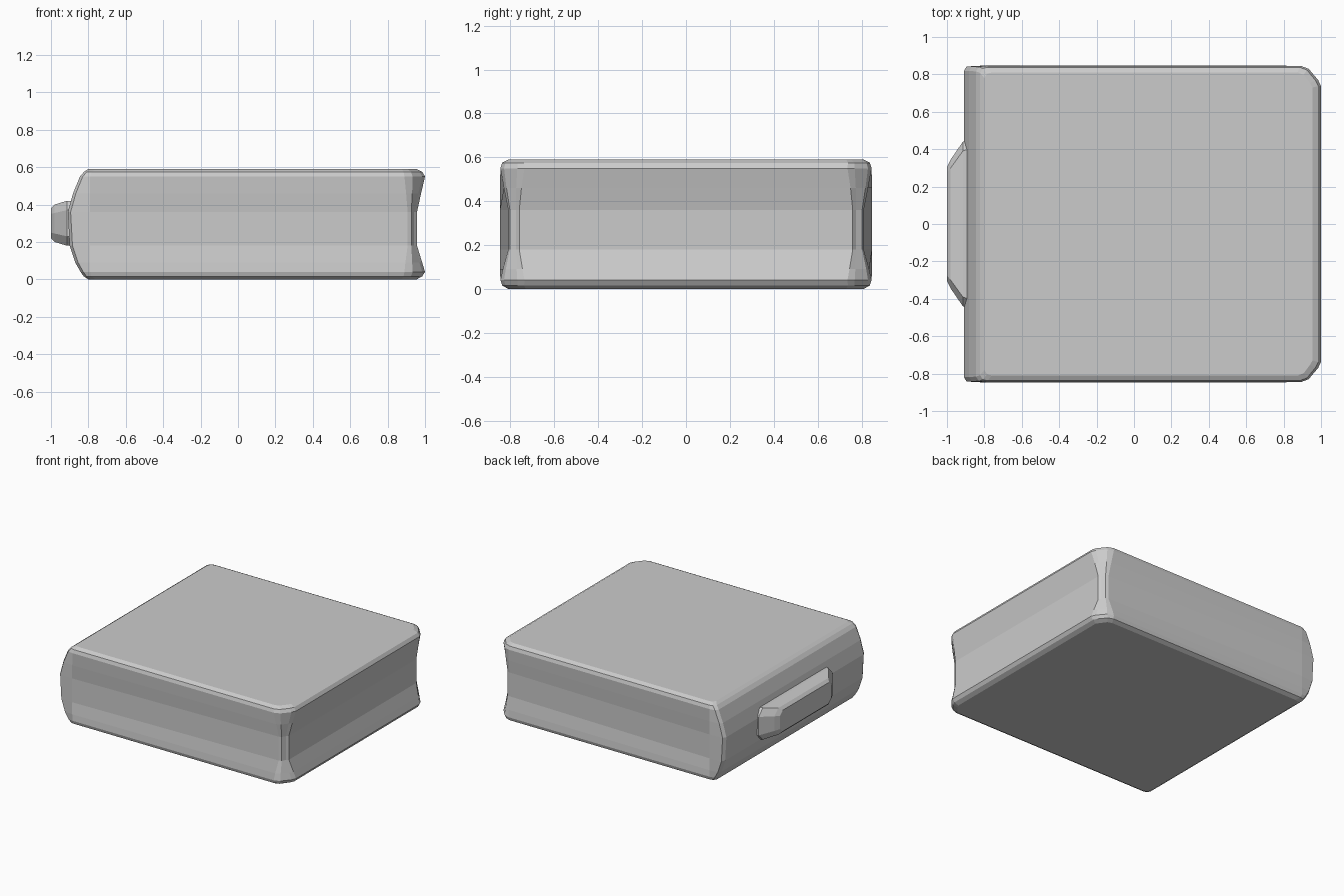
import bpy, bmesh

if "Cube" in bpy.data.objects:
    bpy.data.objects.remove(bpy.data.objects["Cube"])


def loft(name, rings):
    """Skin a list of closed rings and cap both ends."""
    bm = bmesh.new()
    loops = [[bm.verts.new(p) for p in ring] for ring in rings]
    n = len(loops[0])
    for a, b in zip(loops, loops[1:]):
        for i in range(n):
            j = (i + 1) % n
            bm.faces.new((a[i], a[j], b[j], b[i]))
    bm.faces.new(loops[0][::-1])
    bm.faces.new(loops[-1])
    bmesh.ops.recalc_face_normals(bm, faces=bm.faces)
    mesh = bpy.data.meshes.new(name)
    bm.to_mesh(mesh)
    bm.free()
    obj = bpy.data.objects.new(name, mesh)
    bpy.context.collection.objects.link(obj)
    return obj


def body_ring(z, xl, xr, yl, yr, c):
    """Outline at one height; c is the size of the right-hand corner."""
    half = [(xr, yr - c), (xr - 0.015, yr - 0.7 * c),
            (xr - 0.6 * c, yr - 0.15 * c), (xr - c, yr),
            (max(xl + 0.04, -0.79), yl), (xl + 0.015, yl - 0.006),
            (xl, yl - 0.03)]
    return [(x, y, z) for x, y in half] + [(x, -y, z) for x, y in half[::-1]]


# Body: rounded left spine, hollowed front, back and right sides
# z, left x, right x, y at left, y at right, corner size
levels = [
    (0.00, -0.80, 0.955, 0.810, 0.810, 0.08),
    (0.016, -0.825, 0.985, 0.838, 0.838, 0.10),
    (0.04, -0.842, 1.000, 0.846, 0.846, 0.11),
    (0.09, -0.870, 0.985, 0.848, 0.835, 0.09),
    (0.18, -0.900, 0.957, 0.848, 0.810, 0.05),
    (0.36, -0.910, 0.957, 0.848, 0.810, 0.05),
    (0.46, -0.882, 0.979, 0.848, 0.830, 0.08),
    (0.55, -0.845, 1.000, 0.846, 0.846, 0.11),
    (0.575, -0.823, 0.985, 0.838, 0.838, 0.10),
    (0.59, -0.80, 0.955, 0.810, 0.810, 0.08),
]
loft("body", [body_ring(*lv) for lv in levels])


def handle_ring(x, hy, z0, z1, c):
    zm, hz = (z0 + z1) / 2, (z1 - z0) / 2
    quarter = [(hy, hz - c), (hy - c, hz)]
    pts = (quarter + [(-y, z) for y, z in quarter[::-1]]
           + [(-y, -z) for y, z in quarter] + [(y, -z) for y, z in quarter[::-1]])
    return [(x, y, zm + z) for y, z in pts]


# Grip on the spine, tapering outwards
loft("spine_grip", [
    handle_ring(-0.86, 0.46, 0.18, 0.42, 0.05),
    handle_ring(-0.915, 0.44, 0.18, 0.42, 0.05),
    handle_ring(-0.98, 0.345, 0.20, 0.40, 0.045),
    handle_ring(-1.00, 0.305, 0.22, 0.38, 0.03),
])
